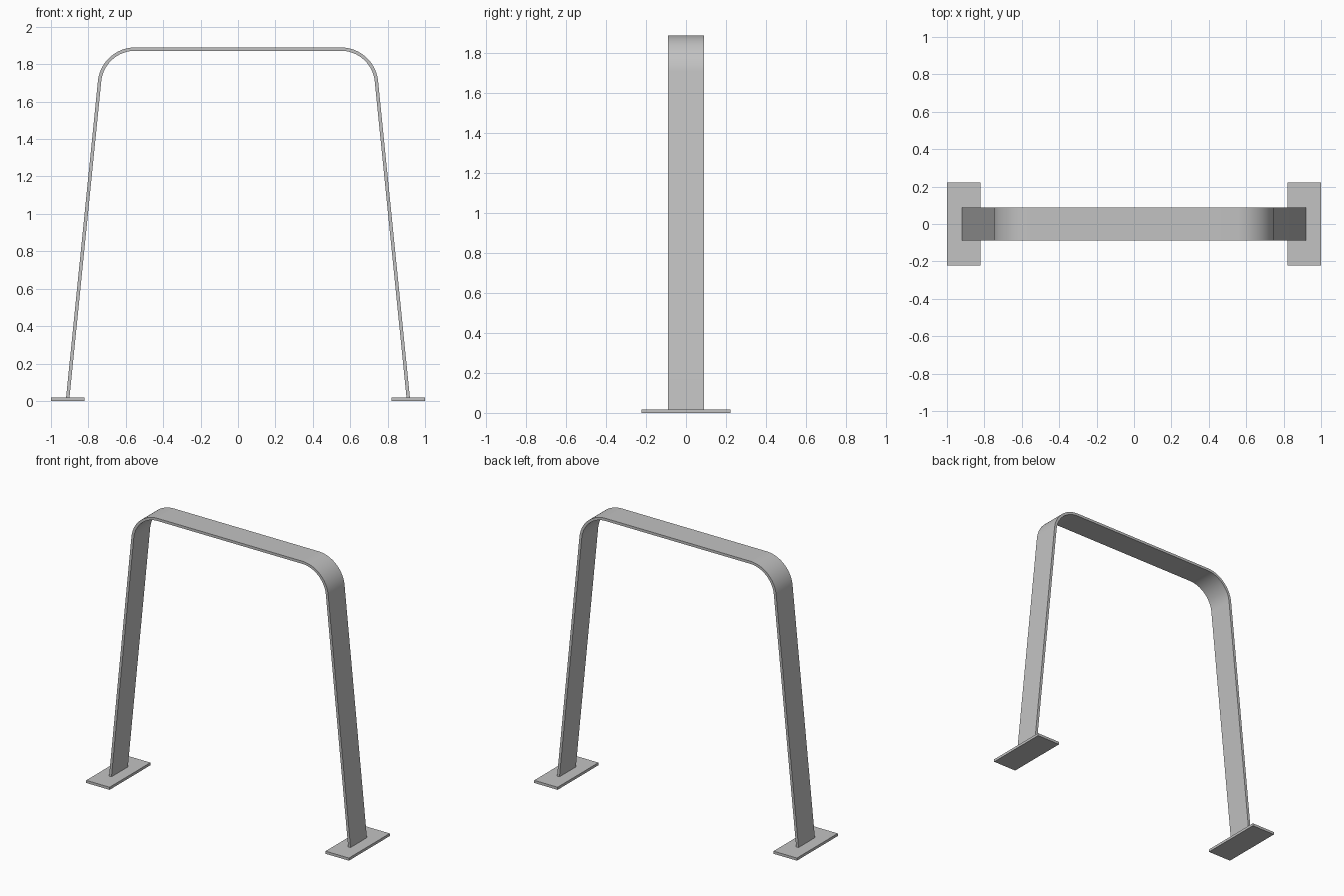
import bpy, bmesh, math
from mathutils import Vector

old = bpy.data.objects.get("Cube")
if old:
    bpy.data.objects.remove(old, do_unlink=True)

# Dimensions
HEIGHT, THICK, HALF_WIDTH = 1.89, 0.018, 0.089
BEND_X, BEND_R, STEPS = 0.55, 0.2, 24
LEAN = math.radians(5.74)
PLATE_X, PLATE_Y, PLATE_Z = 0.178, 0.444, 0.018

steel = bpy.data.materials.new("light_grey_steel")
steel.use_nodes = True
colour = (0.54, 0.54, 0.54, 1)
steel.diffuse_color = colour
steel.node_tree.nodes["Principled BSDF"].inputs["Base Color"].default_value = colour


def make_object(name, bm):
    bmesh.ops.recalc_face_normals(bm, faces=bm.faces)
    mesh = bpy.data.meshes.new(name)
    bm.to_mesh(mesh)
    bm.free()
    mesh.materials.append(steel)
    obj = bpy.data.objects.new(name, mesh)
    bpy.context.collection.objects.link(obj)
    return obj


def half_path(radius):
    """Bend from the top bar down to the foot, on the +x side."""
    points = []
    for i in range(STEPS + 1):
        a = (math.pi / 2 - LEAN) * i / STEPS
        points.append((BEND_X + radius * math.sin(a),
                       HEIGHT - BEND_R + radius * math.cos(a)))
    x, z = points[-1]
    points.append((x + (z - PLATE_Z) * math.tan(LEAN), PLATE_Z))
    return points


def full_path(radius):
    half = half_path(radius)
    return [(-x, z) for x, z in reversed(half)] + half


# Bent flat bar: a rectangular section carried along the arch
bm = bmesh.new()
rings = []
for (ox, oz), (ix, iz) in zip(full_path(BEND_R), full_path(BEND_R - THICK)):
    rings.append([bm.verts.new(p) for p in (
        (ox, -HALF_WIDTH, oz), (ox, HALF_WIDTH, oz),
        (ix, HALF_WIDTH, iz), (ix, -HALF_WIDTH, iz))])
for a, b in zip(rings, rings[1:]):
    for k in range(4):
        n = (k + 1) % 4
        bm.faces.new((a[k], a[n], b[n], b[k]))
bm.faces.new(rings[0])
bm.faces.new(rings[-1])
arch = make_object("bent_flat_bar", bm)
bpy.ops.object.select_all(action='DESELECT')
arch.select_set(True)
bpy.context.view_layer.objects.active = arch
bpy.ops.object.shade_smooth_by_angle(angle=math.radians(30))

# Base plates under both legs
for name, side in (("left_base_plate", 1), ("right_base_plate", -1)):
    bm = bmesh.new()
    bmesh.ops.create_cube(bm, size=1)
    bmesh.ops.scale(bm, vec=(PLATE_X, PLATE_Y, PLATE_Z), verts=bm.verts)
    bmesh.ops.translate(bm, vec=Vector((side * (1 - PLATE_X / 2), 0, PLATE_Z / 2)),
                        verts=bm.verts)
    make_object(name, bm)
